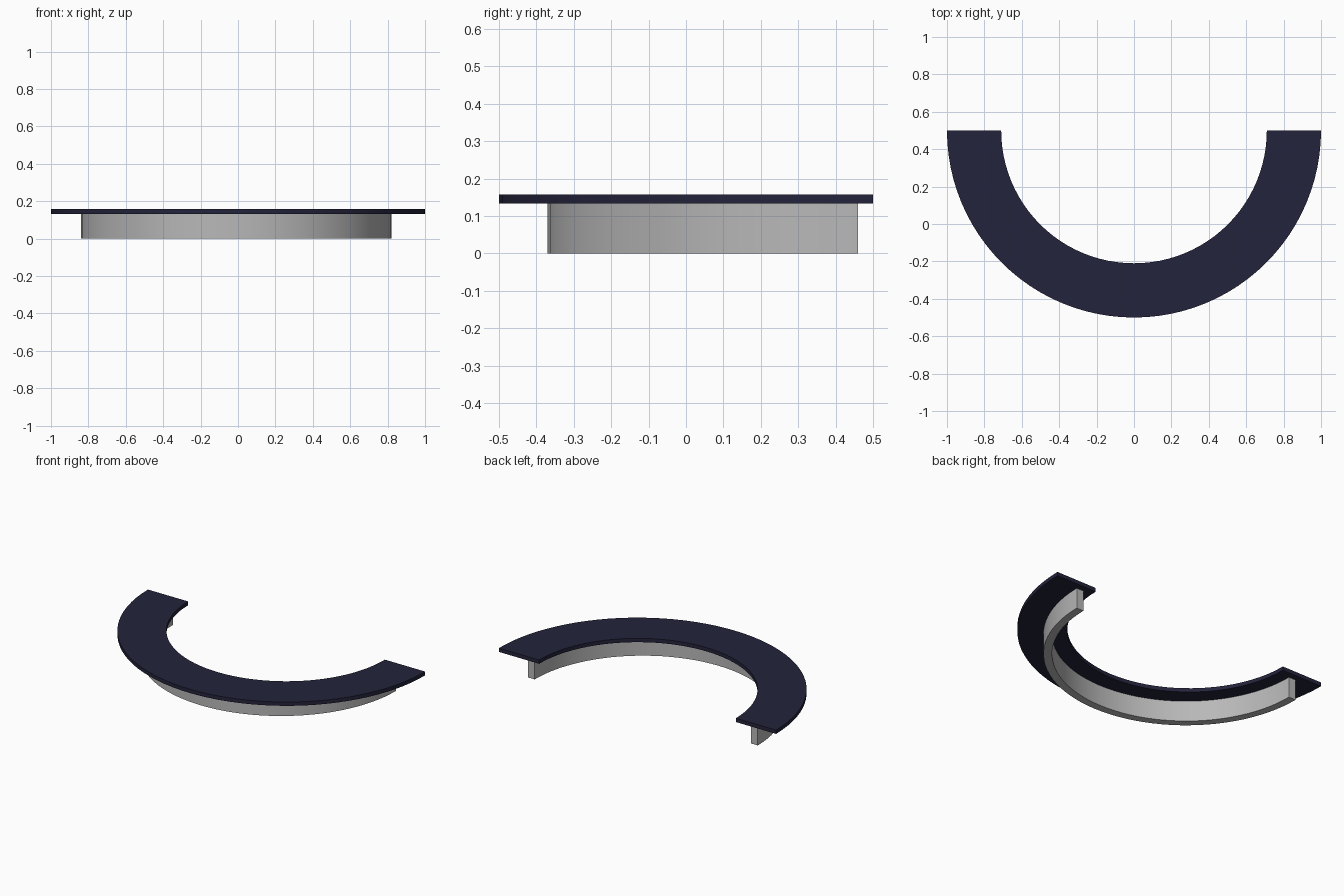
import bpy, bmesh, math

if "Cube" in bpy.data.objects:
    bpy.data.objects.remove(bpy.data.objects["Cube"])


def material(name, color):
    m = bpy.data.materials.new(name)
    m.diffuse_color = (*color, 1)
    m.use_nodes = True
    m.node_tree.nodes["Principled BSDF"].inputs["Base Color"].default_value = m.diffuse_color
    return m


def half_ring(name, center, r_in, r_out, z0, z1, mat, n=48):
    """Closed half ring, open towards +y."""
    bm = bmesh.new()
    sections = []
    for i in range(n + 1):
        a = math.pi + math.pi * i / n
        c, s = math.cos(a), math.sin(a)
        sections.append([bm.verts.new((center[0] + r * c, center[1] + r * s, z))
                         for r, z in ((r_in, z0), (r_out, z0), (r_out, z1), (r_in, z1))])
    for a, b in zip(sections, sections[1:]):
        for k in range(4):
            j = (k + 1) % 4
            bm.faces.new((a[k], a[j], b[j], b[k]))
    bm.faces.new(sections[0])
    bm.faces.new(sections[-1])
    bmesh.ops.recalc_face_normals(bm, faces=bm.faces)
    mesh = bpy.data.meshes.new(name)
    bm.to_mesh(mesh)
    bm.free()
    mesh.materials.append(mat)
    ob = bpy.data.objects.new(name, mesh)
    bpy.context.collection.objects.link(ob)
    bpy.context.view_layer.objects.active = ob
    ob.select_set(True)
    bpy.ops.object.shade_smooth_by_angle(angle=math.radians(30))
    ob.select_set(False)
    return ob


navy = material("dark navy", (0.017, 0.017, 0.045))
grey = material("light grey", (0.48, 0.48, 0.48))

# Curved counter top
half_ring("counter_top", (0, 0.5), 0.71, 1.0, 0.133, 0.158, navy)
# Curved supporting wall, slightly set back from the open ends
half_ring("support_wall", (-0.01, 0.46), 0.78, 0.83, 0.0, 0.134, grey)
